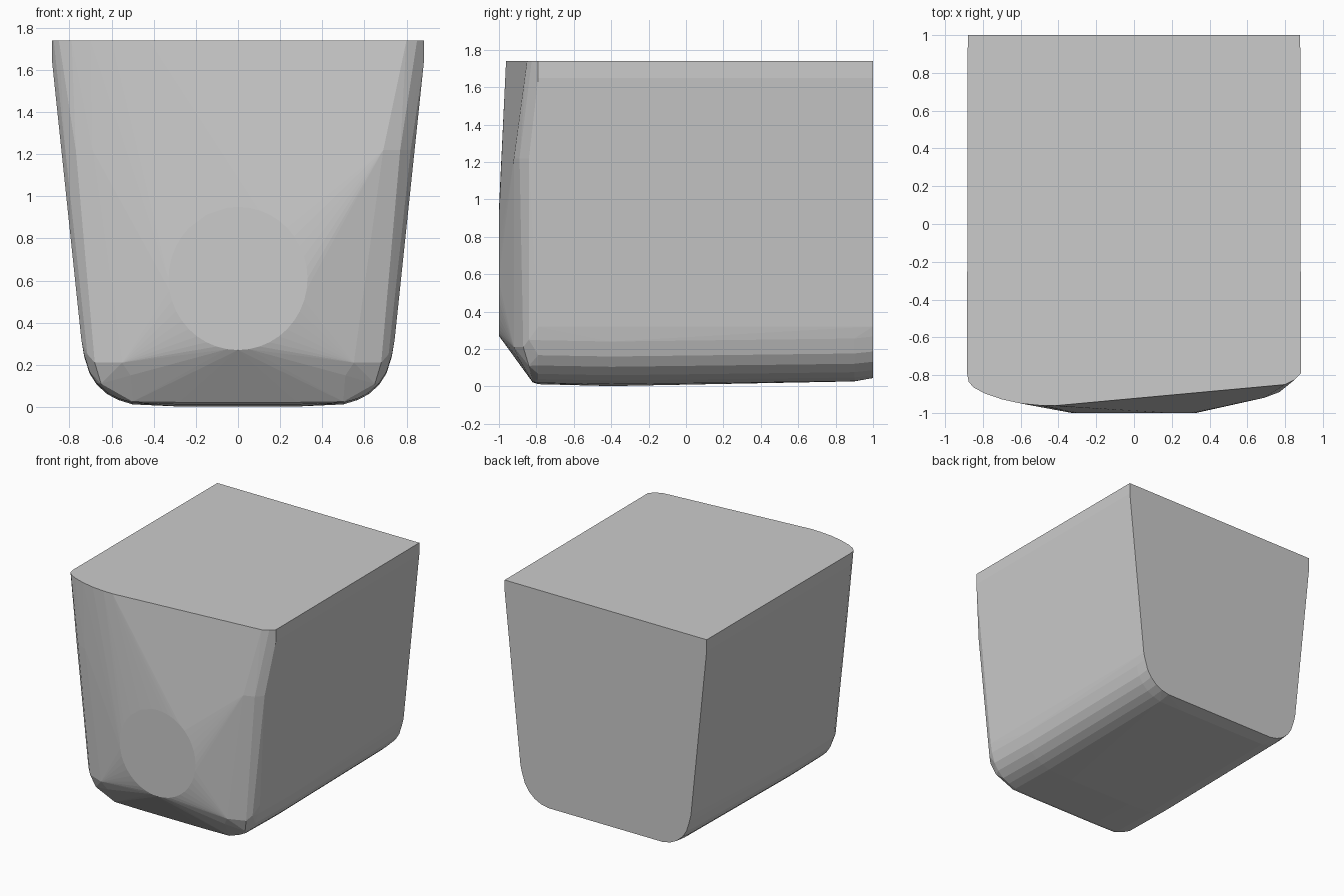
import bpy, bmesh, math

if "Cube" in bpy.data.objects:
    bpy.data.objects.remove(bpy.data.objects["Cube"])

pts = []


def mirrored(x, y, z):
    pts.extend([(x, y, z), (-x, y, z)])


# Tapered body sections: half profile swept front to back, with a bowed underside
profile = [(0.88, 1.74), (0.88, 1.65), (0.743, 0.32), (0.73, 0.24), (0.705, 0.16),
           (0.67, 0.105), (0.62, 0.06), (0.565, 0.032), (0.50, 0.012), (0.28, 0.002)]
for y, floor, grow in [(1.0, 0.045, 0), (0.9, 0.027, 0), (-0.4, 0.0, 0.003), (-0.79, 0.012, 0.004)]:
    for x, z in profile:
        mirrored(x + grow * z / 1.74, y, max(z + floor * 0.6, floor) if z < 0.3 else z)

# Rounded lower front corners
for x, y, z in [(0.715, -0.84, 0.25), (0.68, -0.87, 0.21), (0.65, -0.84, 0.11),
                (0.60, -0.90, 0.22), (0.55, -0.92, 0.21), (0.51, -0.895, 0.15),
                (0.50, -0.82, 0.025), (0.28, -0.82, 0.022)]:
    mirrored(x, y, z)

# Vertical front edges, lower on the right where the corner is bevelled away
for x, y, z in [(0.82, -0.84, 1.22), (0.77, -0.89, 1.22), (0.69, -0.92, 1.22)]:
    mirrored(x, y, z)

# Top rim: rounded left corner, slanted cut to the right corner
for x, y in [(-0.875, -0.835), (-0.85, -0.865), (-0.79, -0.897), (-0.70, -0.928),
             (-0.60, -0.95), (-0.50, -0.96), (-0.42, -0.962),
             (0.80, -0.85), (0.85, -0.825), (0.875, -0.80)]:
    pts.append((x, y, 1.74))

# Flat round facet on the front
for i in range(40):
    a = 2 * math.pi * i / 40
    pts.append((0.33 * math.cos(a), -1.0, 0.61 + 0.34 * math.sin(a)))

# Wrap everything in one faceted convex skin
bm = bmesh.new()
for p in pts:
    bm.verts.new(p)
bmesh.ops.remove_doubles(bm, verts=bm.verts, dist=0.001)
bmesh.ops.convex_hull(bm, input=bm.verts)
loose = [v for v in bm.verts if not v.link_faces]
bmesh.ops.delete(bm, geom=loose, context='VERTS')
bmesh.ops.dissolve_limit(bm, angle_limit=math.radians(0.5), verts=bm.verts, edges=bm.edges)
bmesh.ops.recalc_face_normals(bm, faces=bm.faces)
mesh = bpy.data.meshes.new("tapered_block")
bm.to_mesh(mesh)
bm.free()
block = bpy.data.objects.new("tapered_block", mesh)
bpy.context.collection.objects.link(block)
